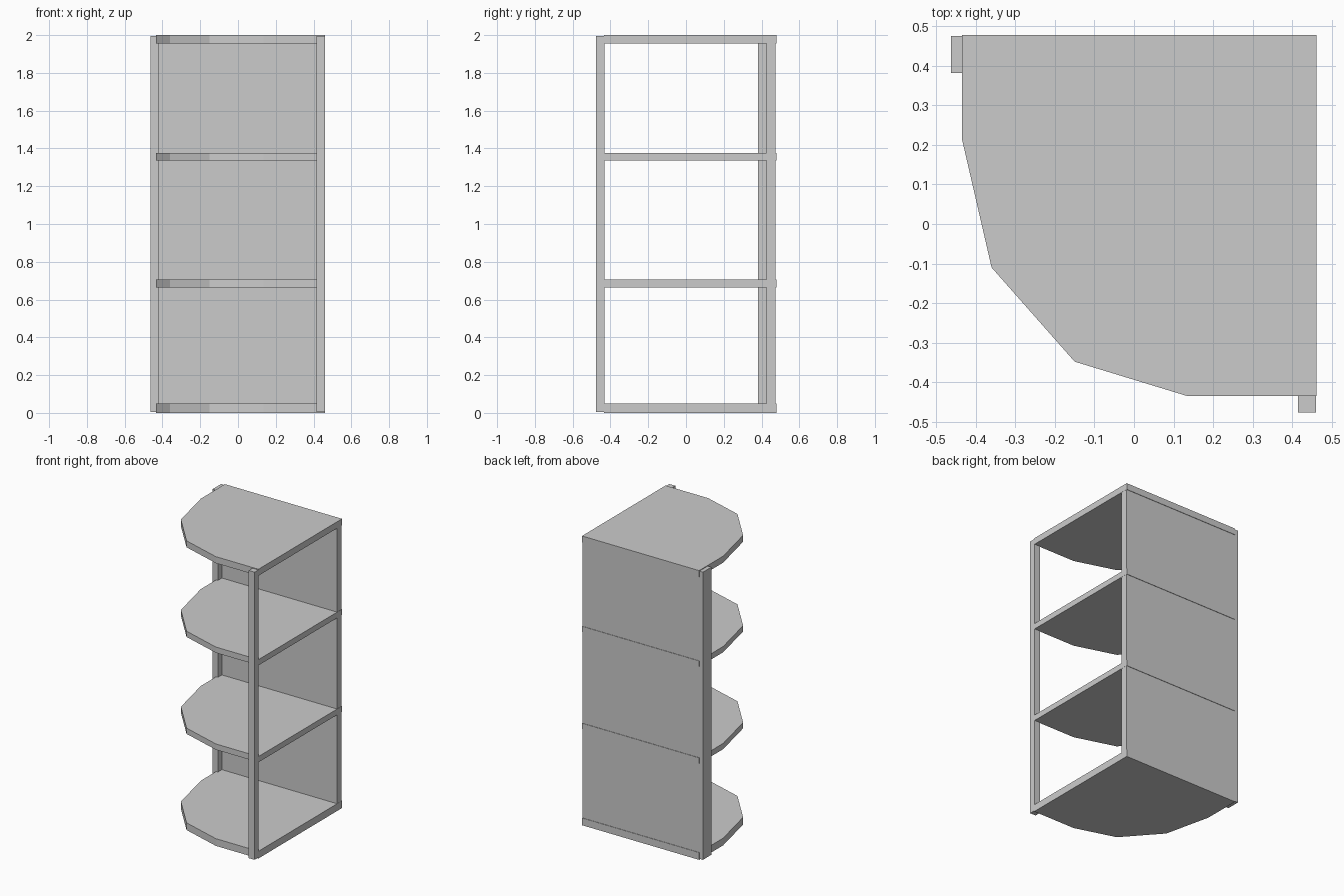
import bpy, bmesh

if "Cube" in bpy.data.objects:
    bpy.data.objects.remove(bpy.data.objects["Cube"])


def prism(name, outline, z0, z1):
    """Extrude a flat outline from z0 up to z1."""
    bm = bmesh.new()
    face = bm.faces.new([bm.verts.new((x, y, z0)) for x, y in outline])
    top = bmesh.ops.extrude_face_region(bm, geom=[face])["geom"]
    verts = [v for v in top if isinstance(v, bmesh.types.BMVert)]
    bmesh.ops.translate(bm, verts=verts, vec=(0, 0, z1 - z0))
    bmesh.ops.recalc_face_normals(bm, faces=bm.faces)
    mesh = bpy.data.meshes.new(name)
    bm.to_mesh(mesh)
    bm.free()
    obj = bpy.data.objects.new(name, mesh)
    bpy.context.collection.objects.link(obj)
    return obj


# Shelves: square at the back right, faceted curve at the front left
shelf_outline = [(-0.435, 0.478), (-0.435, 0.215), (-0.36, -0.11),
                 (-0.15, -0.348), (0.135, -0.435), (0.461, -0.435),
                 (0.461, 0.478)]
shelves = {
    "bottom_shelf": (0.0, 0.05),
    "lower_shelf": (0.665, 0.705),
    "upper_shelf": (1.335, 1.375),
    "top_shelf": (1.955, 2.0),
}
for name, (z0, z1) in shelves.items():
    prism(name, shelf_outline, z0, z1)

# Back panel with the left post as one L-shaped section
prism("back_panel_and_left_post",
      [(-0.462, 0.475), (-0.462, 0.382), (-0.421, 0.382),
       (-0.421, 0.425), (0.46, 0.425), (0.46, 0.475)], 0.006, 1.995)

# Front right post
prism("front_post",
      [(0.415, -0.476), (0.46, -0.476), (0.46, -0.431), (0.415, -0.431)],
      0.006, 1.995)
